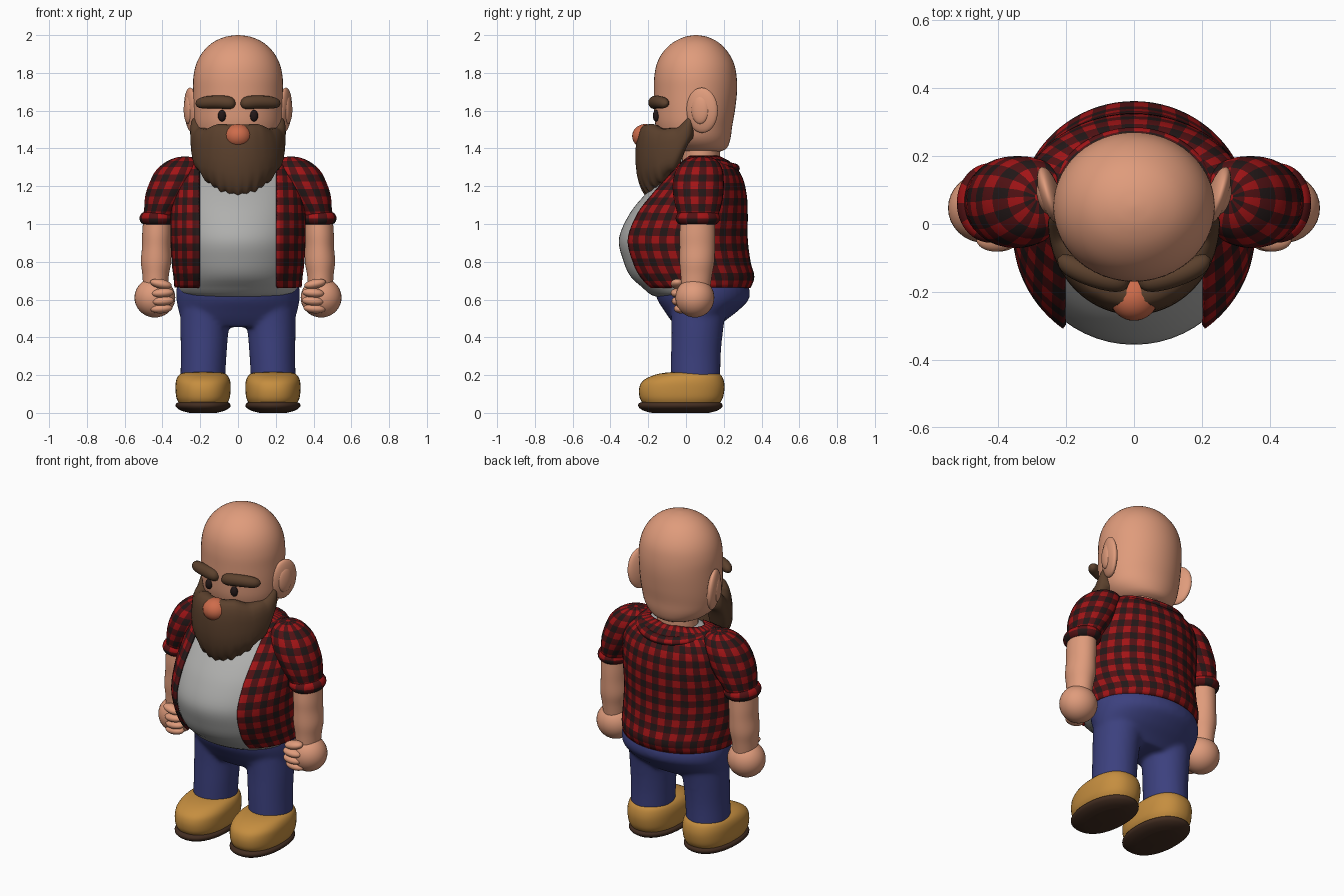
import bpy, bmesh, math
from mathutils import Matrix, Vector

if "Cube" in bpy.data.objects:
    bpy.data.objects.remove(bpy.data.objects["Cube"])

def mat(name, r, g, b):
    m = bpy.data.materials.new(name)
    m.diffuse_color = (r, g, b, 1)
    m.use_nodes = True
    m.node_tree.nodes["Principled BSDF"].inputs["Base Color"].default_value = m.diffuse_color
    return m

SKIN = mat("skin", .74, .33, .20)
NOSE = mat("nose_pink", .62, .15, .07)
HAIR = mat("brown_hair", .105, .052, .026)
RED = mat("shirt_red", .36, .007, .008)
DARK_RED = mat("shirt_dark_red", .085, .006, .007)
BLACK = mat("shirt_black", .016, .009, .009)
GREY = mat("grey_vest", .43, .43, .42)
BLUE = mat("denim_blue", .045, .052, .21)
TAN = mat("tan_leather", .56, .27, .05)
SOLE = mat("sole_brown", .055, .026, .015)
PLAID = [RED, DARK_RED, BLACK]

def finish(name, bm, mats):
    bmesh.ops.recalc_face_normals(bm, faces=bm.faces[:])
    for f in bm.faces:
        f.smooth = True
    me = bpy.data.meshes.new(name)
    bm.to_mesh(me)
    bm.free()
    for m in mats:
        me.materials.append(m)
    ob = bpy.data.objects.new(name, me)
    bpy.context.scene.collection.objects.link(ob)
    return ob

def grid(name, rows, mats, wrap=True, cap=True, loop=False, check=0):
    """Skin rows of points; check > 0 colours the faces as plaid, check faces per stripe."""
    bm = bmesh.new()
    vs = [[bm.verts.new(p) for p in row] for row in rows]
    nr, nc = len(vs), len(vs[0])
    for j in range(nr if loop else nr - 1):
        for i in range(nc if wrap else nc - 1):
            k, l = (i + 1) % nc, (j + 1) % nr
            f = bm.faces.new((vs[j][i], vs[j][k], vs[l][k], vs[l][i]))
            if check:
                f.material_index = (i // check) % 2 + (j // check) % 2
    if cap and not loop:
        bm.faces.new(vs[0])
        bm.faces.new(vs[-1])
    return finish(name, bm, mats)

def resample(keys, n):
    """Smooth curve through key rings (z, cx, cy, rx, ry), evenly spaced along the profile."""
    k = [keys[0]] + list(keys) + [keys[-1]]
    dense = []
    for s in range(1, len(k) - 2):
        for q in range(16):
            t = q / 16
            dense.append([.5 * (2 * b + (c - a) * t + (2 * a - 5 * b + 4 * c - d) * t * t
                                + (3 * b - a - 3 * c + d) * t ** 3)
                          for a, b, c, d in zip(*k[s - 1:s + 3])])
    dense.append(list(keys[-1]))
    dist = [0]
    for a, b in zip(dense, dense[1:]):
        dist.append(dist[-1] + math.hypot(b[0] - a[0], b[2] + b[4] - a[2] - a[4]) + 1e-6)
    out, i = [], 0
    for q in range(n + 1):
        d = dist[-1] * q / n
        while i < len(dist) - 2 and dist[i + 1] < d:
            i += 1
        t = min(1, (d - dist[i]) / (dist[i + 1] - dist[i]))
        out.append([a + (b - a) * t for a, b in zip(dense[i], dense[i + 1])])
    return out

def loft(name, keys, mats, n=40, rows=24, side=1, power=2, opening=0, check=0):
    pts = []
    e = 2 / power
    for z, cx, cy, rx, ry in resample(keys, rows):
        a0 = math.asin(min(opening, .75 * rx) / rx) if opening else 0
        row = []
        for i in range(n + 1 if opening else n):
            a = a0 + (2 * math.pi - 2 * a0) * i / n
            s, c = math.sin(a), math.cos(a)
            row.append((side * (cx + rx * math.copysign(abs(s) ** e, s)),
                        cy - ry * math.copysign(abs(c) ** e, c), z))
        pts.append(row)
    return grid(name, pts, mats, wrap=not opening, cap=not opening, check=check)

def ball(name, loc, size, m, rz=0, ry=0):
    bm = bmesh.new()
    M = (Matrix.Translation(loc) @ Matrix.Rotation(rz, 4, 'Z') @ Matrix.Rotation(ry, 4, 'Y')
         @ Matrix.Diagonal((*size, 1)))
    bmesh.ops.create_uvsphere(bm, u_segments=32, v_segments=20, radius=1, matrix=M)
    return finish(name, bm, [m])

def lerp(table, x):
    for (x0, y0), (x1, y1) in zip(table, table[1:]):
        if x <= x1:
            t = (x - x0) / (x1 - x0)
            return y0 + (y1 - y0) * t * t * (3 - 2 * t)
    return table[-1][1]

def circle(n):
    return [(math.cos(2 * math.pi * i / n), math.sin(2 * math.pi * i / n)) for i in range(n)]

# Head, neck and nose
loft("head", [(1.38, 0, .09, .08, .08), (1.40, 0, .07, .15, .145), (1.45, 0, .05, .205, .185),
              (1.52, 0, .042, .228, .203), (1.6, 0, .045, .236, .214), (1.7, 0, .05, .238, .22),
              (1.78, 0, .05, .236, .218), (1.85, 0, .05, .22, .204), (1.91, 0, .05, .187, .172),
              (1.96, 0, .052, .135, .122), (1.99, 0, .053, .07, .062), (2.0, 0, .053, .008, .008)],
     [SKIN], n=48, rows=44)
loft("neck", [(1.28, 0, .08, .12, .1), (1.45, 0, .08, .12, .1)], [SKIN], rows=4)
ball("nose", (0, -.215, 1.465), (.072, .07, .064), NOSE)

# Beard: a closed section swept round the jaw from ear to ear
TOP = [(0, 1.525), (30, 1.53), (55, 1.505), (75, 1.51), (99, 1.59)]
LOW = [(0, 1.145), (25, 1.165), (45, 1.205), (70, 1.275), (99, 1.45)]
rows = []
for k in range(-66, 67):
    deg = abs(k) * 1.5
    a = math.radians(k * 1.5)
    zt = lerp(TOP, deg)
    zb = lerp(LOW, deg) - (.018 * (abs((k % 9) - 4.5) / 4.5 - .5) if deg < 60 else 0)
    thick = .06 if deg < 90 else .06 * math.sqrt(max(.05, 1 - ((deg - 90) / 9.5) ** 2))
    row = []
    for c, s in circle(24):
        c, s = (math.copysign(abs(v) ** .75, v) for v in (c, s))
        z = (zt + zb) / 2 + (zt - zb) / 2 * s
        d = thick * c - .025 * max(0, (1.3 - z) / .16)
        row.append(((.193 + d) * math.sin(a), -(.213 + d) * math.cos(a) + .005, z))
    rows.append(row)
grid("beard", rows, [HAIR])

# Torso under the open shirt
BODY = [(.665, 0, .045, .33, .29), (.72, 0, .025, .335, .33), (.80, 0, -.004, .345, .339),
        (.92, 0, -.024, .35, .344), (1.05, 0, .003, .35, .317), (1.15, 0, .04, .34, .275),
        (1.25, 0, .075, .32, .215), (1.32, 0, .08, .265, .155), (1.355, 0, .08, .17, .09)]
loft("vest", [(.605, 0, .06, .2, .17), (.625, 0, .055, .29, .24)]
     + [(z - (.01 if z > 1.2 else 0), cx, cy, rx - .015, ry - .013) for z, cx, cy, rx, ry in BODY],
     [GREY], n=56, rows=40)
shirt = loft("shirt_body", BODY, PLAID, n=84, rows=38, opening=.205, check=2)
sol = shirt.modifiers.new("thickness", 'SOLIDIFY')
sol.thickness, sol.offset = .014, 0

# Collar roll round the neck
rows = []
for k in range(53):
    a = math.radians(38 + 284 * k / 52)
    c, s = math.cos(a), math.sin(a)
    z = 1.325 - (.11 if c > 0 else .03) * c * c
    end = math.sqrt(max(.04, 1 - abs(k / 26 - 1) ** 8))
    rows.append([((.215 + .035 * u * end) * s, .06 - (.19 + .035 * u * end) * c, z + .026 * v * end)
                 for u, v in circle(16)])
grid("collar", rows, PLAID, check=2)

# Trousers: hips and legs fused into one smooth skin
parts = [loft("trousers", [(.70, 0, .07, .31, .24), (.66, 0, .085, .326, .25), (.60, 0, .09, .326, .242),
                           (.54, 0, .08, .315, .195), (.49, 0, .065, .295, .145),
                           (.455, 0, .06, .25, .11)], [BLUE])]
for s in (1, -1):
    parts.append(loft("leg", [(.58, .165, .07, .14, .15), (.44, .177, .06, .128, .137),
                              (.3, .182, .052, .121, .132), (.17, .187, .05, .119, .132)],
                      [BLUE], side=s))
for p in parts:
    p.select_set(True)
bpy.context.view_layer.objects.active = parts[0]
bpy.ops.object.join()
rm = parts[0].modifiers.new("fuse", 'REMESH')
rm.mode, rm.voxel_size, rm.use_smooth_shade = 'VOXEL', .012, True
sm = parts[0].modifiers.new("soften", 'SMOOTH')
sm.factor, sm.iterations = .5, 10

# Everything that comes in pairs
for s, tag in ((1, "left"), (-1, "right")):
    # Face
    ball(tag + "_ear", (s * .247, .085, 1.602), (.03, .087, .12), SKIN, rz=-s * .3, ry=s * .06)
    ball(tag + "_inner_ear", (s * .264, .075, 1.605), (.02, .048, .075), SKIN, rz=-s * .3)
    ball(tag + "_eye", (s * .085, -.158, 1.573), (.021, .018, .03), BLACK)
    rows = []
    for k in range(25):
        t = k / 24
        r = (.037 - .006 * t) * math.sqrt(max(.01, 1 - abs(2 * t - 1) ** 5))
        rows.append([(s * (.012 + .213 * t + .3 * r * u * t), -.168 + .065 * t * t - r * u,
                      1.638 + .008 * math.sin(math.pi * t) + r * v) for u, v in circle(16)])
    grid(tag + "_eyebrow", rows, [HAIR])
    # Sleeve and rolled cuff
    loft(tag + "_sleeve", [(1.03, .42, .065, .085, .1), (1.08, .402, .065, .095, .117),
                           (1.15, .37, .065, .121, .132), (1.22, .338, .065, .13, .135),
                           (1.28, .312, .07, .125, .125), (1.325, .29, .075, .098, .1),
                           (1.35, .28, .08, .055, .06), (1.357, .28, .08, .012, .012)],
         PLAID, n=40, rows=20, side=s, check=2)
    rows = [[(s * (.424 + (.066 + .032 * u) * x), .062 + (.085 + .032 * u) * y, 1.03 + .034 * v)
             for u, v in circle(16)] for x, y in circle(48)]
    grid(tag + "_cuff", rows, PLAID, loop=True, check=4)
    # Arm, fist and fingers
    loft(tag + "_arm", [(1.05, .426, .063, .074, .088), (.95, .43, .06, .077, .094),
                        (.88, .432, .06, .076, .093), (.80, .434, .058, .08, .092),
                        (.73, .436, .055, .07, .083), (.64, .437, .05, .064, .075)], [SKIN], side=s)
    ball(tag + "_fist", (s * .44, .047, .61), (.108, .103, .105), SKIN)
    for k, (x, y, z) in enumerate([(.408, -.045, .683), (.398, -.045, .635),
                                   (.396, -.04, .592), (.405, -.028, .552)]):
        ball(f"{tag}_finger_{k + 1}", (s * x, y, z), (.058, .036, .025), SKIN,
             ry=s * (-.2 if k == 0 else .08))
    # Shoe and sole
    loft(tag + "_shoe", [(.045, .185, -.025, .125, .2), (.08, .185, -.025, .141, .22),
                         (.13, .185, -.022, .146, .226), (.17, .185, -.014, .143, .214),
                         (.2, .185, .008, .128, .178), (.214, .185, .03, .1, .13),
                         (.215, .185, .04, .06, .08)], [TAN], side=s, power=2.3)
    loft(tag + "_sole", [(0, .185, -.03, .07, .15), (.012, .185, -.03, .115, .195),
                         (.032, .185, -.03, .144, .222), (.05, .185, -.03, .142, .22),
                         (.058, .185, -.03, .125, .2)], [SOLE], side=s, power=2.2, rows=12)
